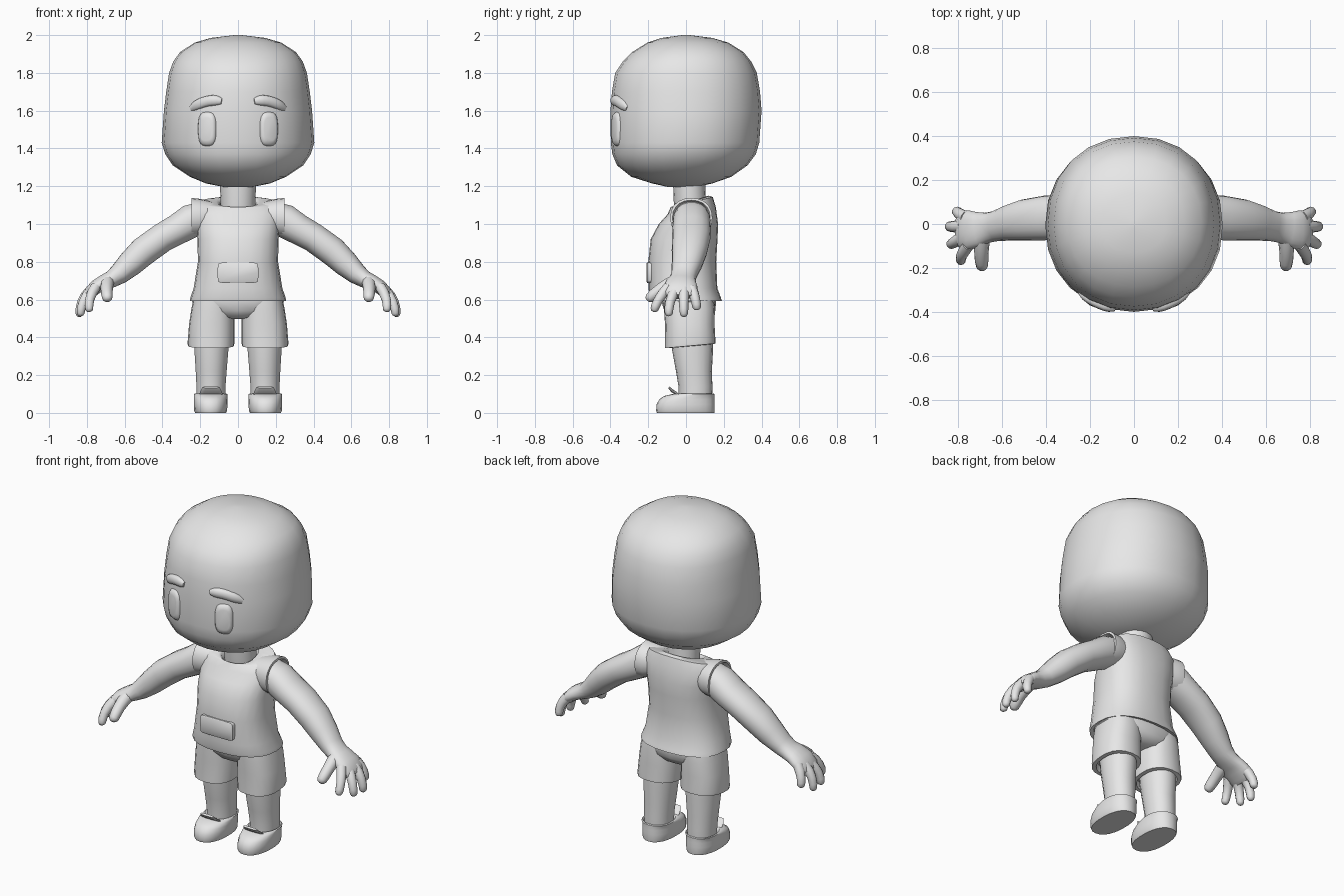
import bpy, bmesh, math
from mathutils import Vector

grey = bpy.data.materials.new("plain_grey")
grey.diffuse_color = (0.8, 0.8, 0.8, 1)


def loft(name, sections, sides=20, power=2.0, axis=None, up=(0, 1, 0), mirror=False):
    """Skin superellipse rings: (x, y, z, half along 'up', half across, optional slope)."""
    bm = bmesh.new()
    centres = [Vector(s[:3]) for s in sections]
    rings = []
    for i, s in enumerate(sections):
        c = centres[i]
        if axis:
            t = Vector(axis).normalized()
        else:
            t = (centres[min(i + 1, len(centres) - 1)] - centres[max(i - 1, 0)]).normalized()
        u = Vector(up)
        u = (u - t * u.dot(t)).normalized()
        v = t.cross(u)
        slope = s[5] if len(s) > 5 else 0
        ring = []
        for k in range(sides):
            a = 2 * math.pi * k / sides
            ca, sa = math.cos(a), math.sin(a)
            p = c + u * s[3] * math.copysign(abs(ca) ** (2 / power), ca) \
                + v * s[4] * math.copysign(abs(sa) ** (2 / power), sa)
            p.z += slope * (p.y - c.y)
            ring.append(bm.verts.new(p))
        rings.append(ring)
    for r, q in zip(rings, rings[1:]):
        for k in range(sides):
            n = (k + 1) % sides
            bm.faces.new((r[k], r[n], q[n], q[k]))
    bm.faces.new(rings[0][::-1])
    bm.faces.new(rings[-1])
    bmesh.ops.recalc_face_normals(bm, faces=bm.faces)
    mesh = bpy.data.meshes.new(name)
    bm.to_mesh(mesh)
    bm.free()
    mesh.materials.append(grey)
    ob = bpy.data.objects.new(name, mesh)
    bpy.context.collection.objects.link(ob)
    bpy.ops.object.select_all(action='DESELECT')
    ob.select_set(True)
    bpy.context.view_layer.objects.active = ob
    bpy.ops.object.shade_smooth_by_angle(angle=math.radians(50))
    if mirror:
        ob.modifiers.new("mirror", 'MIRROR').use_mirror_merge = False
    return ob


Z = (0, 0, 1)

# Head and neck
loft("head", [
    (0, -.02, 1.197, .08, .08), (0, -.02, 1.215, .16, .17), (0, -.025, 1.25, .265, .255),
    (0, -.02, 1.31, .345, .345), (0, -.01, 1.37, .38, .385), (0, -.005, 1.43, .393, .404),
    (0, 0, 1.6, .4, .392), (0, 0, 1.7, .392, .38), (0, 0, 1.8, .375, .365),
    (0, .005, 1.86, .34, .343), (0, .01, 1.91, .295, .307), (0, .01, 1.96, .215, .23),
    (0, .005, 1.985, .135, .145), (0, 0, 2.0, .02, .02)], 24, 2.15, Z)
loft("neck", [(0, .03, 1.04, .085, .09), (0, .02, 1.12, .085, .092),
              (0, .015, 1.26, .085, .098)], 16, 2, Z)

# Eyes: rounded pads facing along the curve of the face
ang = math.radians(22)
n = Vector((math.sin(ang), -math.cos(ang), 0))
base = Vector((.158, -.352, 1.503))
loft("eye", [(*(base + n * d), .093 * k, .053 * k) for d, k in
             ((-.03, .9), (0, 1), (.016, .97), (.028, .86), (.033, .65))],
     20, 3, n, Z, True)

# Eyebrows: short arched bars
brow = []
for i, k in enumerate((.55, .9, 1, 1, 1, 1, .9, .55)):
    f = i / 7
    x = .085 + .16 * f
    brow.append((x, -math.sqrt(.392 ** 2 - x * x), 1.65 + .035 * f - .075 * f * f,
                 .029 * k, .027 * k))
loft("eyebrow", brow, 12, 2.4, None, Z, True)

# Sleeveless shirt with hem, neckline and armholes
loft("shirt", [
    (0, 0, .63, .16, .225), (0, 0, .60, .165, .235), (0, 0, .592, .19, .255),
    (0, -.005, .61, .19, .252), (0, -.016, .66, .182, .235), (0, -.02, .8, .18, .212),
    (0, -.01, .92, .177, .215), (0, .013, 1.0, .157, .222), (0, .03, 1.07, .128, .232, .15),
    (0, .03, 1.115, .112, .2, .25), (0, .02, 1.12, .1, .115, .3),
    (0, .02, 1.11, .09, .1, .3), (0, .02, 1.07, .085, .09, .3)], 24, 2.4, Z)
loft("shirt_armhole", [
    (.12, .03, 1.04, .085, .075), (.2, .03, 1.035, .11, .098), (.245, .028, 1.033, .112, .105),
    (.247, .028, 1.033, .1, .093), (.22, .028, 1.033, .09, .085)],
    20, 2.2, (1, 0, 0), mirror=True)

# Front pocket plate
loft("pocket", [(0, -.17, .742, .054, .108), (0, -.205, .742, .054, .108),
                (0, -.208, .742, .05, .104)], 20, 9, (0, -1, 0), Z)

# Shorts: hips and two legs with turned hems
loft("shorts_hips", [(0, .012, .64, .14, .22), (0, .015, .59, .145, .243),
                     (0, .02, .54, .135, .2), (0, .02, .505, .11, .11),
                     (0, .02, .497, .06, .06)], 20, 2.5, Z)
loft("shorts_leg", [
    (.13, .015, .61, .13, .105), (.134, .018, .55, .135, .113), (.139, .02, .47, .131, .12),
    (.143, .022, .37, .134, .124, .09), (.143, .022, .355, .134, .122, .09),
    (.143, .022, .353, .112, .1, .09), (.143, .022, .39, .108, .095, .09)],
    20, 2.4, Z, mirror=True)

# Lower legs
loft("leg", [(.14, .03, .42, .11, .092), (.141, .035, .33, .108, .091),
             (.142, .042, .22, .095, .083), (.143, .05, .14, .09, .078),
             (.143, .05, .07, .088, .076)], 18, 2.1, Z, mirror=True)

# Shoes with tongue
loft("shoe", [
    (.145, -.002, 0, .152, .082), (.145, -.003, .012, .155, .088), (.145, -.002, .045, .154, .09),
    (.145, .005, .072, .146, .09), (.145, .018, .09, .132, .089), (.145, .04, .1, .11, .089),
    (.145, .048, .103, .095, .082), (.145, .05, .095, .088, .075)], 22, 2.3, Z, mirror=True)
loft("shoe_tongue", [(.143, -.035, .085, .062, .008), (.143, -.055, .105, .06, .008),
                     (.143, -.075, .118, .055, .008), (.143, -.09, .136, .045, .006)],
     12, 3, None, (1, 0, 0), True)

# Arms flowing into the palms
loft("arm", [
    (.17, .03, 1.045, .09, .08), (.25, .03, 1.015, .1, .09), (.32, .03, .972, .102, .082),
    (.4, .028, .928, .102, .078), (.5, .018, .856, .094, .078), (.57, .005, .79, .081, .07),
    (.63, -.01, .735, .069, .056), (.67, -.017, .708, .069, .046), (.71, -.025, .69, .08, .042),
    (.75, -.028, .668, .09, .038), (.785, -.028, .635, .086, .033),
    (.8, -.028, .615, .07, .02)], 18, 2.2, mirror=True)

# Fingers and thumb
digits = {
    "index_finger": ((.755, -.095, .665), (.785, -.145, .60), (.785, -.17, .535)),
    "middle_finger": ((.775, -.055, .65), (.82, -.085, .585), (.833, -.09, .512)),
    "ring_finger": ((.78, -.01, .65), (.828, -.012, .585), (.838, -.01, .508)),
    "little_finger": ((.765, .03, .66), (.8, .05, .60), (.802, .058, .545)),
    "thumb": ((.69, -.05, .70), (.695, -.135, .655), (.69, -.205, .595)),
}
for name, pts in digits.items():
    a, b, c = map(Vector, pts)
    r = .032 if name == "thumb" else .025
    rows = []
    for f, k in ((0, 1.15), (.25, 1.1), (.5, 1), (.75, .95), (.9, .85), (.97, .6), (1, .25)):
        p = a * (1 - f) ** 2 + (2 * b - (a + c) / 2) * 2 * f * (1 - f) + c * f * f
        rows.append((*p, r * k, r * k))
    loft(name, rows, 10, 2, None, (1, 0, 0) if name == "thumb" else (0, 1, 0), True)
